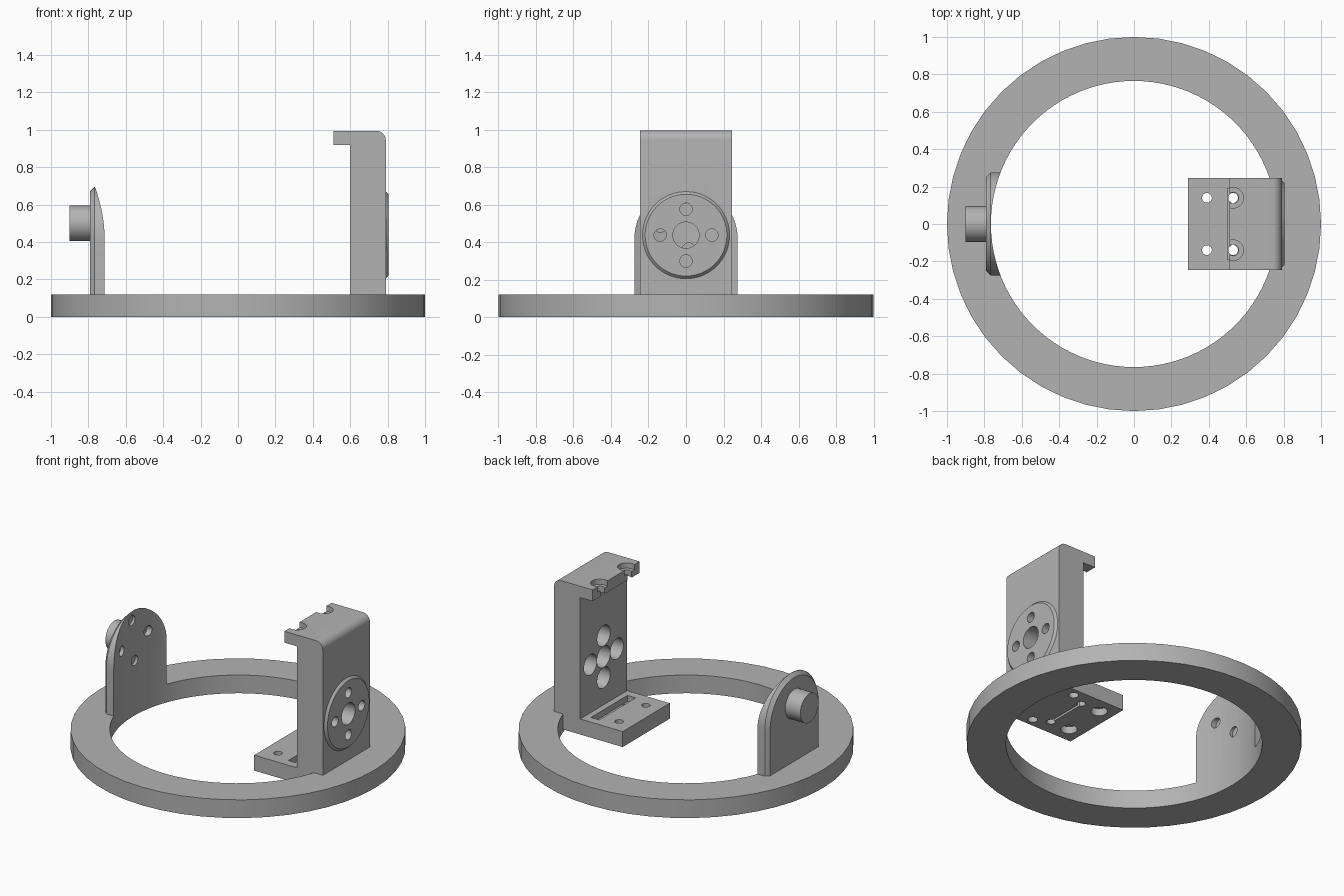
import bpy, bmesh
from math import pi, sin, cos, radians
from mathutils import Matrix, Vector

if "Cube" in bpy.data.objects:
    bpy.data.objects.remove(bpy.data.objects["Cube"], do_unlink=True)

grey = bpy.data.materials.new("plain_grey")
grey.use_nodes = True
colour = (0.45, 0.45, 0.45, 1)
grey.diffuse_color = colour
grey.node_tree.nodes["Principled BSDF"].inputs["Base Color"].default_value = colour


def make(name, bm):
    bmesh.ops.recalc_face_normals(bm, faces=bm.faces)
    mesh = bpy.data.meshes.new(name)
    bm.to_mesh(mesh)
    bm.free()
    mesh.materials.append(grey)
    obj = bpy.data.objects.new(name, mesh)
    bpy.context.collection.objects.link(obj)
    return obj


def loft(name, loops):
    """Skin matching closed loops and cap both ends."""
    bm = bmesh.new()
    rings = [[bm.verts.new(p) for p in loop] for loop in loops]
    n = len(rings[0])
    for a, b in zip(rings, rings[1:]):
        for i in range(n):
            j = (i + 1) % n
            bm.faces.new((a[i], a[j], b[j], b[i]))
    bm.faces.new(rings[0])
    bm.faces.new(rings[-1])
    return make(name, bm)


def rod(name, start, end, r1, r2=None, sides=32):
    """Cylinder or cone between two points."""
    start, end = Vector(start), Vector(end)
    axis = end - start
    turn = axis.to_track_quat('Z', 'Y').to_matrix().to_4x4()
    bm = bmesh.new()
    bmesh.ops.create_cone(bm, cap_ends=True, segments=sides, radius1=r1,
                          radius2=r1 if r2 is None else r2, depth=axis.length,
                          matrix=Matrix.Translation((start + end) / 2) @ turn)
    return make(name, bm)


def box(name, lo, hi):
    lo, hi = Vector(lo), Vector(hi)
    bm = bmesh.new()
    bmesh.ops.create_cube(bm, size=1, matrix=Matrix.Translation((lo + hi) / 2)
                          @ Matrix.Diagonal((*(hi - lo), 1)))
    return make(name, bm)


def cut(obj, cutters):
    """Subtract each cutter, then bake the result and drop the cutters."""
    for c in cutters:
        c.hide_render = True
        mod = obj.modifiers.new("cut", 'BOOLEAN')
        mod.operation, mod.solver, mod.object = 'DIFFERENCE', 'EXACT', c
    graph = bpy.context.evaluated_depsgraph_get()
    mesh = bpy.data.meshes.new_from_object(obj.evaluated_get(graph))
    obj.modifiers.clear()
    obj.data = mesh
    for c in cutters:
        bpy.data.objects.remove(c, do_unlink=True)


TOP = 0.12
INNER = 0.765
HUB_Z = 0.437
BOSS_Z = 0.5
BOLT = 0.138


def bore():
    return rod("bore_cutter", (0, 0, -1), (0, 0, 2), INNER, sides=96)


def bolt_circle(z, turn=0):
    return [(BOLT * cos(a), z + BOLT * sin(a))
            for a in (radians(turn) + k * pi / 2 for k in range(4))]


# Base ring
base_ring = rod("base_ring", (0, 0, 0), (0, 0, TOP), 1, sides=48)
cut(base_ring, [bore()])


# Arched pivot plate, bevelled outside and hollowed to follow the ring
def arch(x, r):
    arc = [(x, r * cos(k * pi / 32), 0.42 + r * sin(k * pi / 32)) for k in range(33)]
    return [(x, r, 0.1)] + arc + [(x, -r, 0.1)]


pivot_plate = loft("pivot_plate", [arch(-0.68, 0.275), arch(-0.767, 0.275), arch(-0.79, 0.252)])
cut(pivot_plate, [bore()] + [
    rod("screw_cutter", (-0.782, y, z), (-0.6, y, z), 0.033, sides=24)
    for y, z in bolt_circle(BOSS_Z, 6)])

pivot_boss = rod("pivot_boss", (-0.9, 0, BOSS_Z), (-0.785, 0, BOSS_Z), 0.095, sides=48)

# Motor bracket: foot, column and top lip as one extruded profile
corner = [(0.74 + 0.05 * sin(k * pi / 16), 0.945 + 0.05 * cos(k * pi / 16)) for k in range(9)]
profile = [(0.29, 0.018), (0.29, TOP), (0.6, TOP), (0.6, 0.92), (0.51, 0.92),
           (0.51, 0.995)] + corner + [(0.79, 0.018)]
bracket = loft("motor_bracket", [[(x, y, z) for x, z in profile] for y in (-0.245, 0.245)])

cutters = [rod("hub_cutter", (0.5, 0, HUB_Z), (0.9, 0, HUB_Z), 0.07)]
for y, z in bolt_circle(HUB_Z):
    cutters += [rod("head_cutter", (0.55, y, z), (0.74, y, z), 0.068),
                rod("bolt_cutter", (0.7, y, z), (0.9, y, z), 0.033, sides=24)]
for s in (-1, 1):
    y = 0.14 * s
    cutters += [
        # lip notches
        rod("notch_cutter", (0.53, y, 0.96), (0.53, y, 1.1), 0.055),
        rod("notch_hole_cutter", (0.53, y, 0.85), (0.53, y, 1.1), 0.03, sides=24),
        # foot screw holes with wide pockets below
        rod("foot_hole_cutter", (0.39, y, -0.1), (0.39, y, 0.2), 0.026, sides=24),
        rod("foot_pocket_cutter", (0.39, y, -0.1), (0.39, y, 0.065), 0.05),
        rod("rear_hole_cutter", (0.63, 0.19 * s, -0.1), (0.63, 0.19 * s, 0.07), 0.03, sides=24),
        rod("slot_end_cutter", (0.53, y, -0.1), (0.53, y, 0.2), 0.026, sides=24)]
cutters += [box("slot_cutter", (0.522, -0.14, -0.1), (0.538, 0.14, 0.2)),
            box("slot_recess_cutter", (0.5, -0.19, 0.08), (0.56, 0.19, 0.2))]
cut(bracket, cutters)

# Bevelled hub disc on the outer face of the bracket
hub_disc = rod("hub_disc", (0.785, 0, HUB_Z), (0.805, 0, HUB_Z), 0.237, 0.218, sides=64)
cut(hub_disc, [rod("hub_cutter", (0.7, 0, HUB_Z), (0.9, 0, HUB_Z), 0.07)] + [
    rod("bolt_cutter", (0.7, y, z), (0.9, y, z), 0.033, sides=24)
    for y, z in bolt_circle(HUB_Z)])

# Smooth the round faces and keep the edges crisp
bpy.ops.object.select_all(action='DESELECT')
for obj in (base_ring, pivot_plate, pivot_boss, bracket, hub_disc):
    obj.select_set(True)
    bpy.context.view_layer.objects.active = obj
bpy.ops.object.shade_smooth_by_angle(angle=radians(30))
